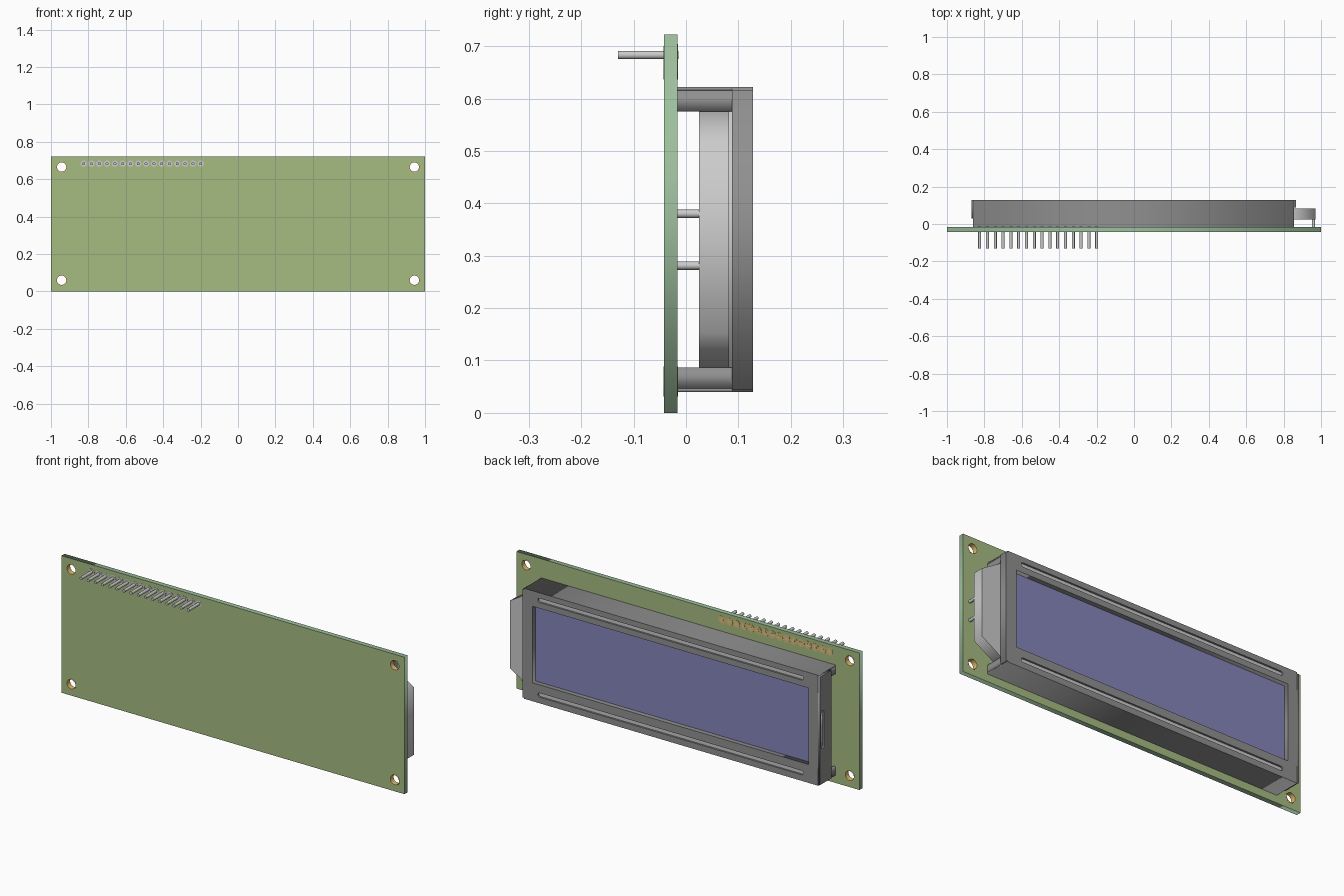
import bpy, bmesh
from math import pi, cos, sin

if "Cube" in bpy.data.objects:
    bpy.data.objects.remove(bpy.data.objects["Cube"])


def material(name, rgb):
    m = bpy.data.materials.new(name)
    m.diffuse_color = (*rgb, 1)
    m.use_nodes = True
    m.node_tree.nodes["Principled BSDF"].inputs["Base Color"].default_value = m.diffuse_color
    return m


GREEN = material("board_green", (0.38, 0.50, 0.22))
EDGE = material("board_edge", (0.34, 0.52, 0.34))
GOLD = material("plating", (0.72, 0.50, 0.16))
DARK = material("dark_metal", (0.28, 0.28, 0.28))
BLUE = material("screen_blue", (0.24, 0.24, 0.50))


def rect(x0, x1, z0, z1):
    return [(x0, z0), (x1, z0), (x1, z1), (x0, z1)]


def circle(x, z, r, n=24):
    return [(x + r * cos(2 * pi * i / n), z + r * sin(2 * pi * i / n)) for i in range(n)]


def slot(x0, x1, z, r, n=8):
    right = [(x1 - r + r * cos(a), z + r * sin(a)) for a in (pi * i / n - pi / 2 for i in range(n + 1))]
    left = [(x0 + r + r * cos(a), z + r * sin(a)) for a in (pi * i / n + pi / 2 for i in range(n + 1))]
    return right + left


def plate(name, outlines, lo, hi, mat=None, along="y"):
    """Extrude filled outlines; inner outlines become holes."""
    cu = bpy.data.curves.new(name, "CURVE")
    cu.dimensions, cu.fill_mode, cu.extrude = "2D", "BOTH", (hi - lo) / 2
    for pts in outlines:
        s = cu.splines.new("POLY")
        s.points.add(len(pts) - 1)
        for p, (a, b) in zip(s.points, pts):
            p.co = (a, b, 0, 1)
        s.use_cyclic_u = True
    ob = bpy.data.objects.new(name, cu)
    bpy.context.collection.objects.link(ob)
    mid = (lo + hi) / 2
    if along == "y":
        ob.rotation_euler, ob.location = (pi / 2, 0, 0), (0, mid, 0)
    else:
        ob.rotation_euler, ob.location = (pi / 2, 0, pi / 2), (mid, 0, 0)
    bpy.ops.object.select_all(action="DESELECT")
    ob.select_set(True)
    bpy.context.view_layer.objects.active = ob
    bpy.ops.object.convert(target="MESH")
    ob = bpy.context.view_layer.objects.active
    bm = bmesh.new()
    bm.from_mesh(ob.data)
    bmesh.ops.remove_doubles(bm, verts=bm.verts, dist=1e-5)
    bmesh.ops.recalc_face_normals(bm, faces=bm.faces)
    bm.to_mesh(ob.data)
    bm.free()
    if mat:
        ob.data.materials.clear()
        ob.data.materials.append(mat)
    return ob


def box(name, x0, x1, y0, y1, z0, z1, mat=None):
    return plate(name, [rect(x0, x1, z0, z1)], y0, y1, mat)


def rod(name, x, z, r, y0, y1, n=16):
    bpy.ops.mesh.primitive_cylinder_add(vertices=n, radius=r, depth=y1 - y0,
                                        location=(x, (y0 + y1) / 2, z), rotation=(pi / 2, 0, 0))
    ob = bpy.context.object
    ob.name = name
    bpy.ops.object.shade_smooth_by_angle()
    return ob


# Circuit board with plated mounting holes
BACK, FRONT = -0.042, -0.016
holes = [(x, z) for x in (-0.943, 0.943) for z in (0.06, 0.665)]
board = plate("circuit_board", [rect(-1, 1, 0, 0.722)] + [circle(x, z, 0.028) for x, z in holes],
              BACK, FRONT, GREEN)
board.data.materials.append(EDGE)
for f in board.data.polygons:
    if abs(f.normal.z) < 0.5:          # local z is the board thickness
        f.material_index = 1
for x, z in holes:
    plate("hole_plating", [circle(x, z, 0.029), circle(x, z, 0.025)], BACK - 0.0005, FRONT + 0.0005, GOLD)

# Row of header pins with solder rings
for i in range(16):
    x, z = -0.825 + i * 0.0417, 0.683
    rod("header_pin", x, z, 0.008, -0.13, FRONT + 0.002)
    plate("front_pad", [circle(x, z, 0.017, 16), circle(x, z, 0.008, 16)], BACK - 0.001, BACK)
    plate("back_pad", [circle(x, z, 0.0208, 16), circle(x, z, 0.008, 16)], FRONT, FRONT + 0.001, GOLD)

# Bezel face: slotted outer sheet over a framed inner layer
window = rect(-0.805, 0.805, 0.137, 0.54)
grooves = [slot(-0.775, 0.775, z, 0.011) for z in (0.083, 0.582)]
outer = rect(-0.86, 0.855, 0.04, 0.622)
plate("bezel_face", [outer, window] + grooves, 0.118, 0.128, DARK)
plate("bezel_frame", [outer, window], 0.088, 0.118, DARK)
for z in (0.083, 0.582):
    box("groove_floor", -0.775, 0.775, 0.116, 0.1185, z - 0.011, z + 0.011)

# Bezel top and bottom walls with folded corner tabs
for z0, z1, t0, t1 in ((0.04, 0.047, 0.047, 0.087), (0.615, 0.622, 0.575, 0.615)):
    box("bezel_wall", -0.86, 0.855, FRONT, 0.088, z0, z1, DARK)
    for x0 in (-0.86, 0.845):
        box("corner_tab", x0, x0 + 0.01, FRONT, 0.088, t0, t1, DARK)

# Bezel end flaps, the left one deeper and slotted
box("right_flap", 0.855, 0.865, 0.088, 0.128, 0.045, 0.615, DARK)
side_slot = [(y, z) for z, y in slot(0.23, 0.43, 0.105, 0.012)]
plate("left_flap", [rect(0.03, 0.128, 0.045, 0.615), side_slot], -0.87, -0.86, DARK, "x")
box("slot_floor", -0.8615, -0.859, 0.093, 0.117, 0.23, 0.43)

# Screen
box("screen", -0.805, 0.805, 0.088, 0.103, 0.137, 0.54, BLUE)

# Backlight body with tapered end, its rear panel and leads
plate("backlight", [[(-0.85, 0.087), (0.86, 0.087), (0.97, 0.153), (0.97, 0.508),
                     (0.86, 0.575), (-0.85, 0.575)]], 0.025, 0.082)
box("display_panel", -0.85, 0.845, 0.082, 0.088, 0.06, 0.6)
for z in (0.281, 0.38):
    rod("backlight_lead", 0.96, z, 0.008, FRONT, 0.025)
